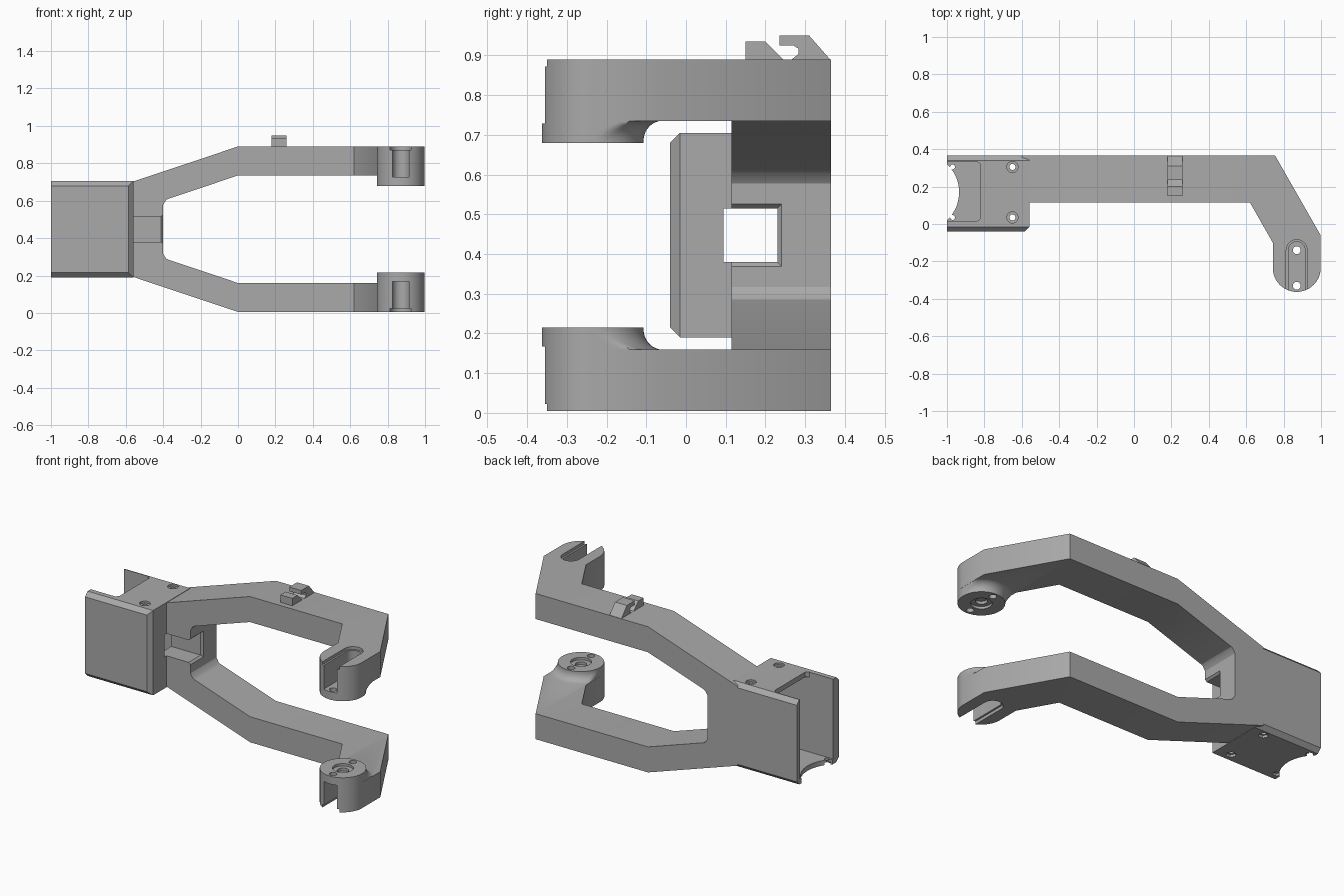
import bpy
import bmesh
import math
from mathutils import Vector

if "Cube" in bpy.data.objects:
    bpy.data.objects.remove(bpy.data.objects["Cube"])

MID = 0.4475                 # height of the mirror plane
TIP = Vector((0.87, -0.235))  # centre of the rounded arm end
R = 0.128

grey = bpy.data.materials.new("plain_grey")
grey.use_nodes = True
grey.diffuse_color = (0.4, 0.4, 0.4, 1)
grey.node_tree.nodes["Principled BSDF"].inputs["Base Color"].default_value = (0.4, 0.4, 0.4, 1)


def finish(name, bm):
    bmesh.ops.recalc_face_normals(bm, faces=bm.faces)
    mesh = bpy.data.meshes.new(name)
    bm.to_mesh(mesh)
    bm.free()
    mesh.materials.append(grey)
    ob = bpy.data.objects.new(name, mesh)
    bpy.context.collection.objects.link(ob)
    return ob


def prism_bm(pts, axis, lo, hi):
    """Extrude a 2D outline along the given axis."""
    bm = bmesh.new()
    verts = []
    for p in pts:
        co = list(p)
        co.insert("xyz".index(axis), lo)
        verts.append(bm.verts.new(co))
    face = bm.faces.new(verts)
    move = [0, 0, 0]
    move["xyz".index(axis)] = hi - lo
    ext = bmesh.ops.extrude_face_region(bm, geom=[face])["geom"]
    bmesh.ops.translate(bm, vec=move, verts=[g for g in ext if isinstance(g, bmesh.types.BMVert)])
    bmesh.ops.recalc_face_normals(bm, faces=bm.faces)
    return bm


def prism(name, pts, axis, lo, hi):
    return finish(name, prism_bm(pts, axis, lo, hi))


def block(name, x, y, z):
    return prism(name, [(x[0], y[0]), (x[1], y[0]), (x[1], y[1]), (x[0], y[1])], "z", *z)


def arc(cx, cy, r, start, end, n):
    return [(cx + r * math.cos(math.radians(start + (end - start) * i / n)),
             cy + r * math.sin(math.radians(start + (end - start) * i / n))) for i in range(n + 1)]


def disc(cx, cy, r, lo, hi, n=32):
    return prism("cutter", arc(cx, cy, r, 0, 360, n)[:-1], "z", lo, hi)


def activate(ob):
    bpy.ops.object.select_all(action='DESELECT')
    ob.select_set(True)
    bpy.context.view_layer.objects.active = ob


def combine(ob, tool, operation='DIFFERENCE', keep=False):
    activate(ob)
    mod = ob.modifiers.new("combine", 'BOOLEAN')
    mod.operation, mod.solver, mod.object = operation, 'EXACT', tool
    bpy.ops.object.modifier_apply(modifier=mod.name)
    if not keep:
        bpy.data.objects.remove(tool)


# Arm: plan outline with chamfered top, bent down towards the housing
plan = [(-0.6, 0.115), (-0.6, 0.365), (0.755, 0.365), (0.998, -0.06)]
plan += arc(TIP.x, TIP.y, R, 0, -180, 28) + [(0.742, -0.1), (0.62, 0.115)]
bm = prism_bm(plan, "z", 0.735, 0.89)
top = max(bm.faces, key=lambda f: f.calc_center_median().z)
rim = list(top.verts)
bmesh.ops.inset_region(bm, faces=[top], thickness=0.04, use_even_offset=True)
for v in rim:
    if all(v not in f.verts for f in bm.faces if f is top):
        v.co.z -= 0.04
bmesh.ops.bisect_plane(bm, geom=bm.verts[:] + bm.edges[:] + bm.faces[:],
                       plane_co=(0, 0, 0), plane_no=(1, 0, 0))
for v in bm.verts:
    v.co.z += 0.335 * min(v.co.x, 0)
arms = finish("arms", bm)

# Pivot boss with a concave flare that stays inside the arm outline
bm = bmesh.new()
rings = []
profile = [(R, 0.68)] + [(R + 0.05 * (1 - math.cos(t)), 0.685 + 0.051 * math.sin(t))
                         for t in [math.pi / 2 * i / 8 for i in range(9)]] + [(R + 0.05, 0.745)]
for r, z in profile:
    ring = []
    for x, y in arc(0, 0, 1, 0, 360, 64)[:-1]:
        rr = r if y > 0 else R
        px = max(-R + 0.0005, min(R - 0.0005, x * rr))
        ring.append(bm.verts.new((TIP.x + px, TIP.y + y * rr, z)))
    rings.append(ring)
for a, b in zip(rings, rings[1:]):
    for i in range(64):
        j = (i + 1) % 64
        bm.faces.new((a[i], a[j], b[j], b[i]))
bm.faces.new(rings[0])
bm.faces.new(rings[-1])
combine(arms, finish("boss", bm), 'UNION')

# Open slot in the arm end, with a wider lip, plus pivot seat and pin holes
for half, low in ((0.045, 0.728), (0.056, 0.872)):
    slot = arc(TIP.x, -0.14, half, 0, 180, 16) + [(TIP.x - half, -0.5), (TIP.x + half, -0.5)]
    combine(arms, prism("cutter", slot, "z", low, 1))
combine(arms, disc(TIP.x, TIP.y, 0.058, 0.6, 0.695))
combine(arms, disc(TIP.x, TIP.y, 0.032, 0.6, 0.712))
for dy in (-0.095, 0.095):
    combine(arms, disc(TIP.x, TIP.y + dy, 0.021, 0.6, 0.8, 20))

# Mirror the finished arm to make the lower one
centre = bpy.data.objects.new("mirror_centre", None)
centre.location.z = MID
centre.hide_render = True
bpy.context.collection.objects.link(centre)
activate(arms)
mod = arms.modifiers.new("mirror", 'MIRROR')
mod.use_axis = (False, False, True)
mod.use_mirror_merge = False
mod.mirror_object = centre
bpy.context.view_layer.update()
bpy.ops.object.modifier_apply(modifier=mod.name)
bpy.data.objects.remove(centre)

# Web joining the two arms
half = [(-0.6, 0.6), (-0.37, 0.66), (-0.37, 0.612), (-0.385, 0.603), (-0.4, 0.578)]
web = prism("web", half + [(x, 2 * MID - z) for x, z in reversed(half)], "y", 0.115, 0.365)

# Housing with chamfered long edges and front corner
c = 0.025
y0, y1, z0, z1 = -0.04, 0.365, 0.19, 0.705
section = [(y0, z0 + c), (y0 + c, z0), (y1 - c, z0), (y1, z0 + c),
           (y1, z1 - c), (y1 - c, z1), (y0 + c, z1), (y0, z1 - c)]
bm = prism_bm(section, "x", -1, -0.56)
corner = [e for e in bm.edges if all(v.co.x > -0.57 and v.co.y < -0.03 for v in e.verts)]
bmesh.ops.bevel(bm, geom=corner, offset=c, segments=1, affect='EDGES')
housing = finish("housing", bm)

# Hollow interior, open top notch and curved cut in the floor
combine(housing, block("cutter", (-1.1, -0.61), (0.015, 0.335), (0.22, 0.675)))
notch = [(-1.1, 0.015), (-0.84, 0.015), (-0.82, 0.03), (-0.82, 0.32), (-0.84, 0.335), (-1.1, 0.335)]
combine(housing, prism("cutter", notch, "z", 0.6, 0.8))
combine(housing, disc(-1.141, 0.17, 0.206, 0.1, 0.3, 64))

# Screw holes with counterbores
for y in (0.035, 0.305):
    for x, r in ((-0.65, 0.016), (-0.97, 0.013)):
        combine(housing, disc(x, y, r, 0.1, 0.8, 20))
        combine(housing, disc(x, y, r * 1.8, 0.1, 0.205, 6))
    combine(housing, disc(-0.65, y, 0.03, 0.693, 0.8))

# Square channel through web and housing wall, with a chamfered mouth
channel = block("cutter", (-0.7, -0.3), (0.095, 0.23), (0.38, 0.515))
combine(web, channel, keep=True)
combine(web, block("cutter", (-0.7, -0.41), (0.0, 0.2), (0.38, 0.515)))
combine(housing, channel)
bm = prism_bm([(0.095, 0.38), (0.23, 0.38), (0.23, 0.515), (0.095, 0.515)], "x", -0.412, -0.39)
for v in bm.verts:
    if v.co.x > -0.4:
        v.co.y += math.copysign(0.02, v.co.y - 0.16)
        v.co.z += math.copysign(0.02, v.co.z - MID)
combine(web, finish("cutter", bm))
combine(web, block("cutter", (-0.43, -0.3), (0.0, 0.15), (0.38, 0.515)))

# Cable hook and its stop on the upper arm
stop = prism("hook_stop", [(0.15, 0.87), (0.15, 0.935), (0.2, 0.935), (0.245, 0.89), (0.245, 0.87)],
             "x", 0.18, 0.26)
hook = prism("cable_hook", [(0.365, 0.84), (0.365, 0.887), (0.31, 0.95), (0.235, 0.95), (0.235, 0.925),
                            (0.27, 0.925), (0.283, 0.917), (0.283, 0.903), (0.27, 0.893), (0.24, 0.87)],
             "x", 0.18, 0.26)

for ob in (arms, web, housing, stop, hook):
    activate(ob)
    bpy.ops.object.shade_smooth_by_angle(angle=math.radians(30))
